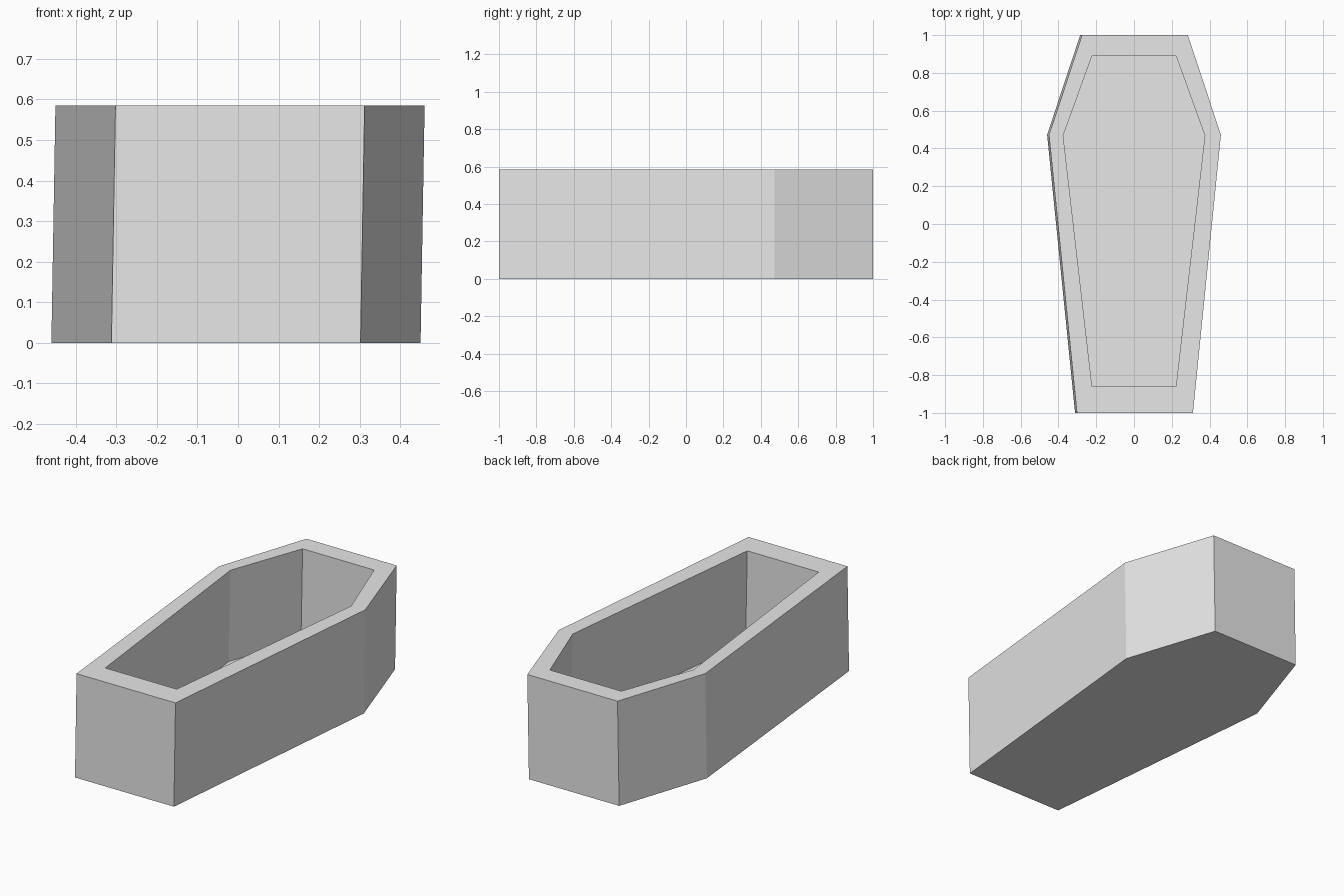
import bpy
import bmesh

cube = bpy.data.objects.get("Cube")
if cube:
    bpy.data.objects.remove(cube, do_unlink=True)

HEIGHT = 0.585   # rim height
FLOOR = 0.07     # thickness of the base
LEAN = 0.005     # sideways lean of the outer walls
FLARE = 0.01     # widening of the cavity towards its floor


def material(name, rgb):
    mat = bpy.data.materials.new(name)
    mat.use_nodes = True
    mat.diffuse_color = (*rgb, 1)
    mat.node_tree.nodes["Principled BSDF"].inputs["Base Color"].default_value = (*rgb, 1)
    return mat


def ring(bm, half_profile, z, shift=0.0, widen=0.0):
    """Mirror (half width, y) points into a closed six-sided loop."""
    left = [(w + widen, y) for w, y in half_profile]
    right = [(-w, y) for w, y in reversed(left)]
    return [bm.verts.new((x + shift, y, z)) for x, y in left + right]


def bridge(bm, a, b):
    n = len(a)
    for i in range(n):
        j = (i + 1) % n
        bm.faces.new((a[i], a[j], b[j], b[i]))


# Half profiles: foot end, shoulder, head end
outer = [(0.307, -1.0), (0.455, 0.472), (0.28, 1.0)]
inner = [(0.222, -0.86), (0.375, 0.468), (0.222, 0.89)]

bm = bmesh.new()
base = ring(bm, outer, 0, -LEAN)
rim_outer = ring(bm, outer, HEIGHT, LEAN)
rim_inner = ring(bm, inner, HEIGHT)
floor = ring(bm, inner, FLOOR, widen=FLARE)

# Outer walls, rim and cavity walls, then underside and cavity floor
loops = [base, rim_outer, rim_inner, floor]
for lower, upper in zip(loops, loops[1:]):
    bridge(bm, lower, upper)
bm.faces.new(list(reversed(base)))
bm.faces.new(floor)
bmesh.ops.recalc_face_normals(bm, faces=bm.faces[:])

mesh = bpy.data.meshes.new("coffin_box")
bm.to_mesh(mesh)
bm.free()
mesh.materials.append(material("light grey", (0.8, 0.8, 0.8)))
box = bpy.data.objects.new("coffin_box", mesh)
bpy.context.scene.collection.objects.link(box)
